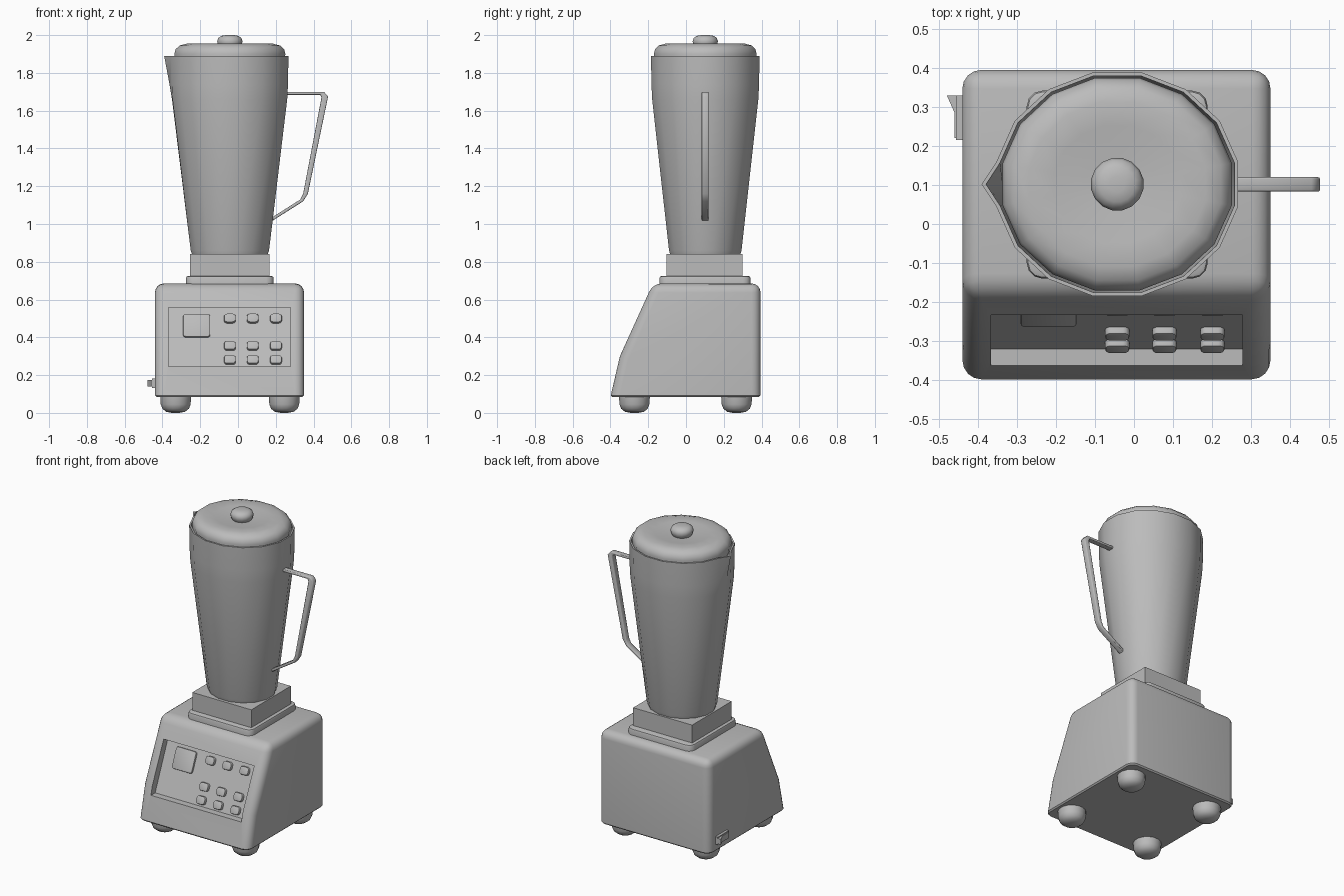
import bpy, bmesh
from math import cos, sin, pi, radians, atan2
from mathutils import Matrix, Vector

cube = bpy.data.objects.get("Cube")
if cube:
    bpy.data.objects.remove(cube, do_unlink=True)

CX, CY = -0.043, 0.102      # axis of the jar
SIDES = 16
grey = bpy.data.materials.new("plain grey")
grey.use_nodes = True
grey.diffuse_color = (0.5, 0.5, 0.5, 1)
grey.node_tree.nodes["Principled BSDF"].inputs["Base Color"].default_value = grey.diffuse_color


def finish(name, bm, angle=35):
    bmesh.ops.recalc_face_normals(bm, faces=bm.faces)
    mesh = bpy.data.meshes.new(name)
    bm.to_mesh(mesh)
    bm.free()
    obj = bpy.data.objects.new(name, mesh)
    bpy.context.collection.objects.link(obj)
    mesh.materials.append(grey)
    smooth(obj, angle)
    return obj


def smooth(obj, angle=35):
    bpy.ops.object.select_all(action='DESELECT')
    obj.select_set(True)
    bpy.context.view_layer.objects.active = obj
    bpy.ops.object.shade_smooth_by_angle(angle=radians(angle))


def bevel(bm, edges, size, segments=3):
    bmesh.ops.bevel(bm, geom=list(edges), offset=size, segments=segments,
                    profile=0.5, affect='EDGES', clamp_overlap=True)


def prism(points, direction):
    """Extrude a closed outline along a direction."""
    bm = bmesh.new()
    face = bm.faces.new([bm.verts.new(p) for p in points])
    out = bmesh.ops.extrude_face_region(bm, geom=[face])
    bmesh.ops.translate(bm, vec=direction,
                        verts=[v for v in out["geom"] if isinstance(v, bmesh.types.BMVert)])
    bmesh.ops.recalc_face_normals(bm, faces=bm.faces)
    return bm


def box(lo, hi):
    bm = bmesh.new()
    lo, hi = Vector(lo), Vector(hi)
    bmesh.ops.create_cube(bm, size=1, matrix=Matrix.Translation((lo + hi) / 2)
                          @ Matrix.Diagonal((*(hi - lo), 1)))
    return bm


def loft(rings, caps=(True, True)):
    """Skin a list of point rings."""
    bm = bmesh.new()
    rows = [[bm.verts.new(p) for p in ring] for ring in rings]
    for a, b in zip(rows, rows[1:]):
        for i in range(len(a)):
            j = (i + 1) % len(a)
            bm.faces.new((a[i], a[j], b[j], b[i]))
    if caps[0]:
        bm.faces.new(rows[0][::-1])
    if caps[1]:
        bm.faces.new(rows[-1])
    return bm


def ring(cx, cy, r, z, stretch=1.0):
    r /= cos(pi / SIDES)
    return [(cx + stretch * r * cos(a), cy + r * sin(a), z)
            for a in ((k + 0.5) * 2 * pi / SIDES for k in range(SIDES))]


# Motor housing with sloped front
profile = [(-0.40, 0.085), (-0.35, 0.30), (-0.175, 0.685), (0.395, 0.685), (0.395, 0.085)]
left, right = -0.44, 0.35
bm = prism([(left, y, z) for y, z in profile], (right - left, 0, 0))
kink = profile[1][1]


def rounded(e):
    a, b = (v.co for v in e.verts)
    at_bottom = a.z < 0.09 and b.z < 0.09
    at_kink = abs(a.z - kink) < 0.01 and abs(b.z - kink) < 0.01
    return not (at_bottom or at_kink)


bevel(bm, [e for e in bm.edges if rounded(e)], 0.048, 4)
bevel(bm, [e for e in bm.edges if all(v.co.z < 0.09 for v in e.verts)], 0.008, 1)
housing = finish("housing", bm)

# Recessed control panel
low, high = (-0.32, 0.245), (-0.185, 0.558)
cut = [low, high, (-0.6, high[1]), (-0.6, low[1])]
cutter = finish("panel_cutter", prism([(-0.367, y, z) for y, z in cut], (0.645, 0, 0)))
cutter.hide_render = True
mod = housing.modifiers.new("panel", 'BOOLEAN')
mod.operation, mod.object, mod.solver = 'DIFFERENCE', cutter, 'EXACT'
smooth(housing)
bpy.ops.object.modifier_apply(modifier=mod.name)
bpy.data.objects.remove(cutter, do_unlink=True)
smooth(housing)

# Display and buttons lying on the panel
tilt = atan2(high[0] - low[0], high[1] - low[1])
slope = (high[0] - low[0]) / (high[1] - low[1])


def key(name, x, z, w, h, depth, radius):
    bm = box((-w / 2, -depth, -h / 2), (w / 2, depth, h / 2))
    bevel(bm, [e for e in bm.edges if abs(e.verts[0].co.y - e.verts[1].co.y) > depth], radius)
    bevel(bm, [e for e in bm.edges if all(v.co.y < -depth * 0.9 for v in e.verts)], depth * 0.3, 2)
    place = Matrix.Translation((x, low[0] + (z - low[1]) * slope, z))
    bmesh.ops.transform(bm, matrix=place @ Matrix.Rotation(-tilt, 4, 'X'), verts=bm.verts)
    finish(name, bm)


key("display", -0.219, 0.46, 0.143, 0.132, 0.013, 0.014)
for row, z in enumerate((0.497, 0.352, 0.278)):
    for col, x in enumerate((-0.043, 0.078, 0.201)):
        key(f"button_{row}_{col}", x, z, 0.062, 0.05, 0.019, 0.016)

# Feet
for side, x in (("right", -0.33), ("left", 0.245)):
    for end, y in (("front", -0.273), ("back", 0.268)):
        shape = [(0.02, 0.0), (0.05, 0.006), (0.07, 0.022), (0.079, 0.045), (0.082, 0.09)]
        finish(f"foot_{end}_{side}", loft([ring(x, y, r, z) for r, z in shape]))

# Seat plate and square collar under the jar
bm = box((-0.275, -0.14, 0.67), (0.189, 0.342, 0.725))
bevel(bm, [e for e in bm.edges if abs(e.verts[0].co.z - e.verts[1].co.z) > 0.01], 0.04)
bevel(bm, [e for e in bm.edges if all(v.co.z > 0.72 for v in e.verts)], 0.012, 2)
finish("seat_plate", bm)
finish("collar", box((-0.254, -0.103, 0.72), (0.167, 0.30, 0.84)))


# Jar with pouring lip on the right side
def jar_ring(r, z, lip=0.0):
    pts = ring(CX, CY, r, z, 1.08)
    pts.insert(SIDES // 2, (CX - 1.08 * r - lip, CY, z))
    return pts


bm = loft([jar_ring(0.184, 0.835), jar_ring(0.192, 0.86), jar_ring(0.281, 1.66, 0.003),
           jar_ring(0.285, 1.74, 0.012), jar_ring(0.287, 1.89, 0.038),
           jar_ring(0.278, 1.89, 0.036), jar_ring(0.272, 1.70)])
finish("jar", bm, 40)

# Lid with shallow dish, and its knob
shape = [(0.268, 1.86), (0.272, 1.90), (0.266, 1.925), (0.246, 1.945), (0.21, 1.955),
         (0.15, 1.951), (0.06, 1.938)]
finish("lid", loft([ring(CX, CY, r, z, 1.08) for r, z in shape]), 50)
shape = [(0.05, 1.93), (0.063, 1.95), (0.067, 1.968), (0.061, 1.985), (0.045, 1.996), (0.02, 2.0)]
finish("knob", loft([ring(CX, CY, r, z) for r, z in shape]), 50)

# Handle
outline = [(0.22, 1.70), (0.455, 1.70), (0.477, 1.675), (0.37, 1.16), (0.345, 1.12), (0.16, 1.003),
           (0.16, 1.022), (0.33, 1.13), (0.345, 1.16), (0.442, 1.67), (0.435, 1.684), (0.22, 1.684)]
bm = prism([(x, 0.083, z) for x, z in outline], (0, 0.037, 0))
bevel(bm, [e for e in bm.edges if abs(e.verts[0].co.y - e.verts[1].co.y) < 0.001], 0.005, 2)
finish("handle", bm, 50)

# Power switch on the right side
finish("switch_plate", box((-0.456, 0.215, 0.133), (-0.43, 0.33, 0.182)))
rocker = [(-0.44, 0.22), (-0.46, 0.22), (-0.46, 0.285), (-0.48, 0.33), (-0.44, 0.33)]
finish("switch_rocker", prism([(x, y, 0.14) for x, y in rocker], (0, 0, 0.035)))
